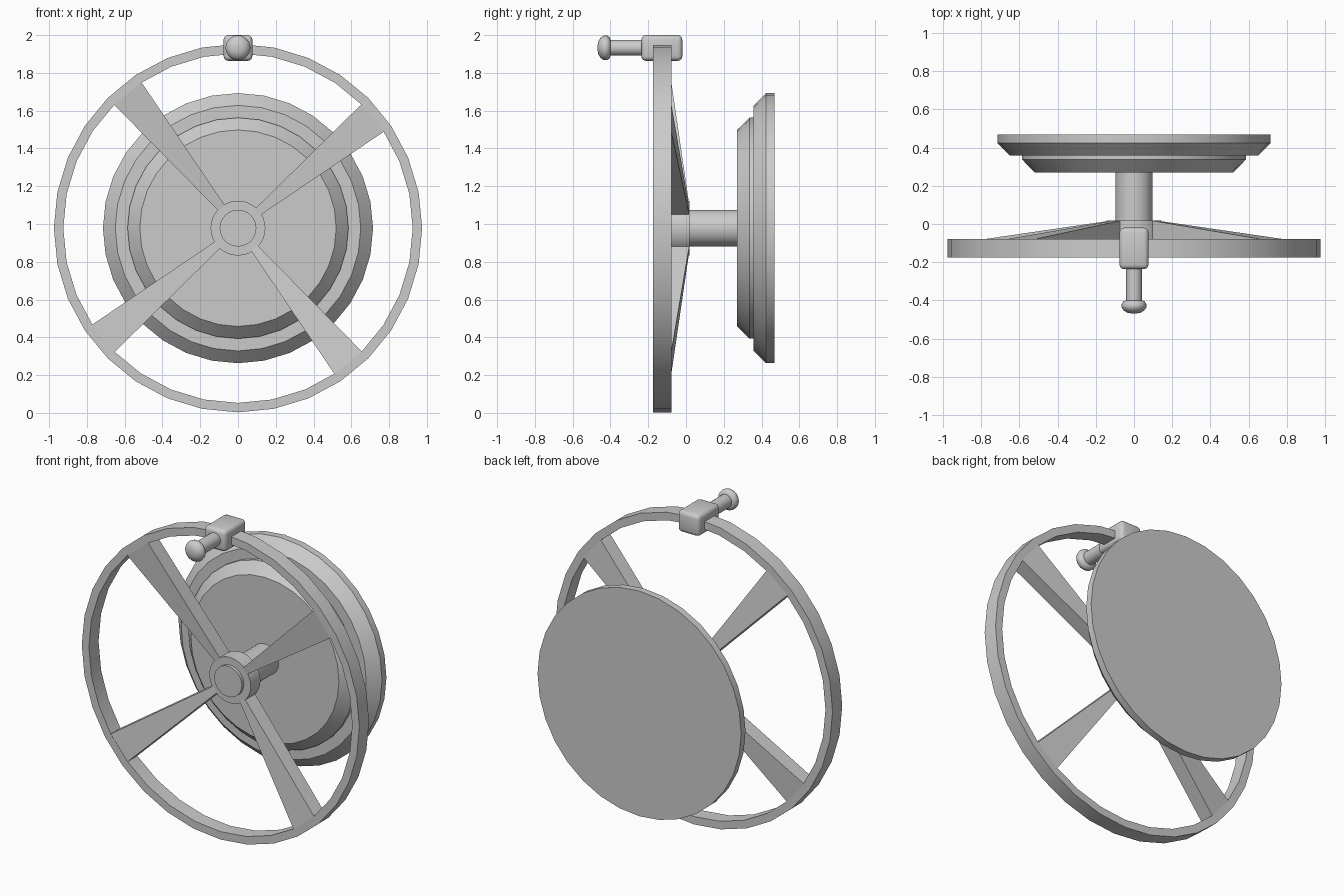
import bpy, bmesh, math
from mathutils import Vector

if "Cube" in bpy.data.objects:
    bpy.data.objects.remove(bpy.data.objects["Cube"])

CZ = 0.978      # wheel axis height
HZ = 1.933      # handle axis height


def finish(name, bm, angle=30):
    bmesh.ops.recalc_face_normals(bm, faces=bm.faces)
    mesh = bpy.data.meshes.new(name)
    bm.to_mesh(mesh)
    bm.free()
    ob = bpy.data.objects.new(name, mesh)
    bpy.context.collection.objects.link(ob)
    bpy.context.view_layer.objects.active = ob
    ob.select_set(True)
    bpy.ops.object.shade_smooth_by_angle(angle=math.radians(angle))
    ob.select_set(False)
    return ob


def lathe(name, profile, z, sides=32, closed=False):
    """Turn a (radius, y) profile around a y-parallel axis at height z."""
    bm = bmesh.new()
    rings = []
    for r, y in profile:
        rings.append([bm.verts.new((r * math.sin(2 * math.pi * i / sides), y,
                                    z + r * math.cos(2 * math.pi * i / sides)))
                      for i in range(sides)])
    pairs = list(zip(rings, rings[1:]))
    if closed:
        pairs.append((rings[-1], rings[0]))
    else:
        bm.faces.new(rings[0])
        bm.faces.new(rings[-1])
    for a, b in pairs:
        for i in range(sides):
            j = (i + 1) % sides
            bm.faces.new((a[i], a[j], b[j], b[i]))
    return finish(name, bm)


# Wheel rim
lathe("wheel_rim", [(0.975, -0.175), (0.975, -0.078), (0.925, -0.078), (0.925, -0.175)],
      CZ, closed=True)

# Hub collar and axle
lathe("hub_collar", [(0.145, -0.08), (0.145, 0.018)], CZ)
lathe("axle", [(0.097, -0.10), (0.097, 0.28)], CZ)

# Stepped mounting plate, two chamfered discs
lathe("mount_plate_front", [(0.52, 0.27), (0.585, 0.337), (0.585, 0.36)], CZ)
lathe("mount_plate_back", [(0.65, 0.358), (0.715, 0.424), (0.715, 0.468)], CZ)

# Four tapered spokes, sloping back from rim to hub
for k in range(4):
    a = math.radians(39.3 + 90 * k)
    out = Vector((math.cos(a), 0, math.sin(a)))
    side = Vector((-math.sin(a), 0, math.cos(a)))
    bm = bmesh.new()
    ends = []
    for r, w, y0, y1 in ((0.135, 0.022, -0.08, 0.018), (0.924, 0.094, -0.174, -0.078)):
        ends.append([bm.verts.new(out * r + side * s * w + Vector((0, y, CZ)))
                     for s, y in ((-1, y0), (1, y0), (1, y1), (-1, y1))])
    for e in ends:
        bm.faces.new(e)
    for i in range(4):
        j = (i + 1) % 4
        bm.faces.new((ends[0][i], ends[0][j], ends[1][j], ends[1][i]))
    finish("spoke_%d" % (k + 1), bm)

# Rounded clamp block on the rim
bm = bmesh.new()
bmesh.ops.create_cube(bm, size=1)
for v in bm.verts:
    v.co = Vector((v.co.x * 0.152, v.co.y * 0.217 - 0.128, v.co.z * 0.136 + 1.932))
bmesh.ops.bevel(bm, geom=bm.edges[:], offset=0.024, segments=3, profile=0.5, affect='EDGES')
finish("handle_clamp", bm, 40)

# Handle stem and mushroom knob
lathe("handle_stem", [(0.042, -0.41), (0.042, -0.225)], HZ, 24)
lathe("handle_knob", [(0.012, -0.468), (0.035, -0.464), (0.052, -0.453), (0.063, -0.440),
                      (0.066, -0.428), (0.063, -0.414), (0.054, -0.404), (0.042, -0.399)],
      HZ, 24)
